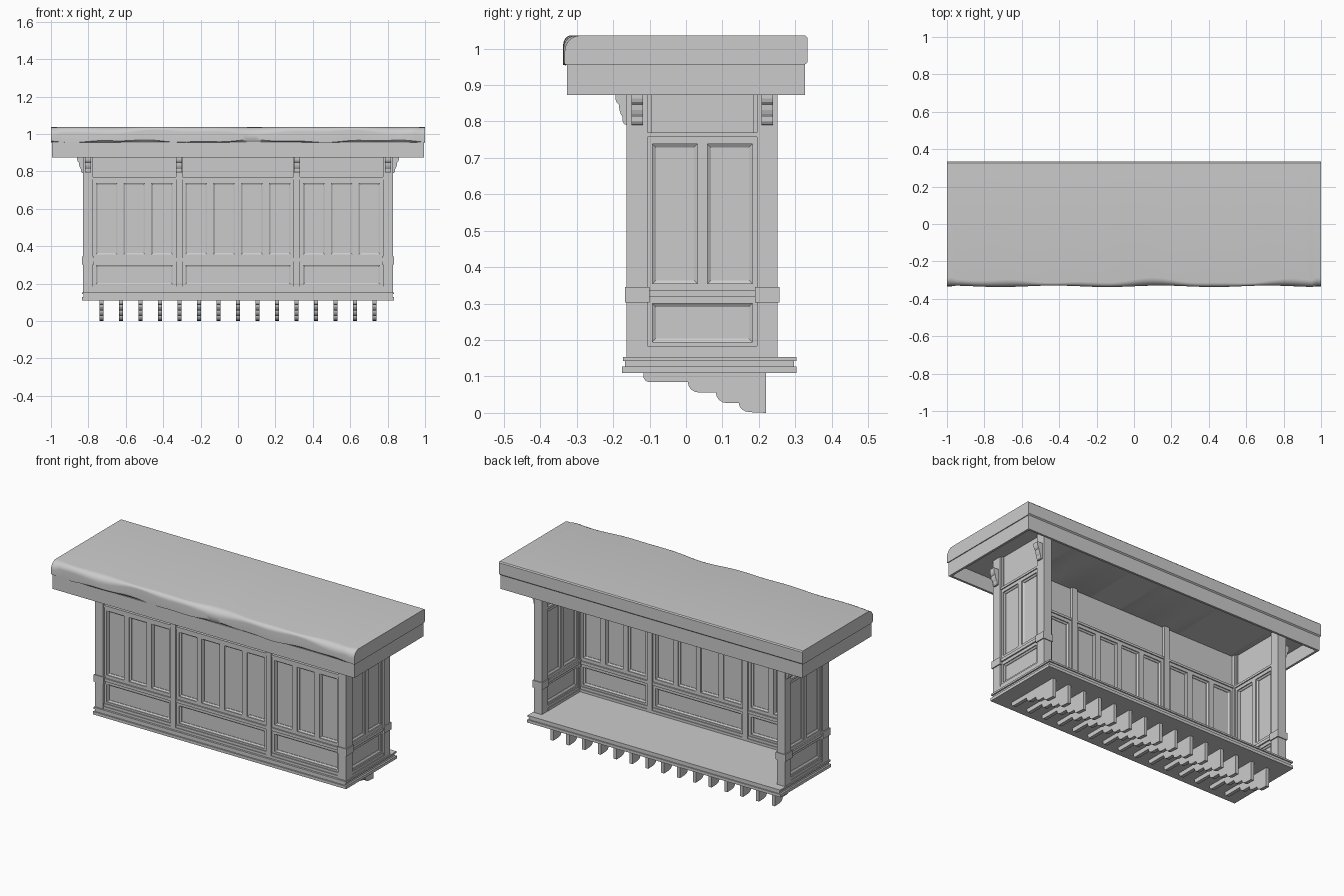
import bpy, bmesh, math

if "Cube" in bpy.data.objects:
    bpy.data.objects.remove(bpy.data.objects["Cube"])


def finish(name, bm, smooth=False):
    bmesh.ops.recalc_face_normals(bm, faces=bm.faces)
    me = bpy.data.meshes.new(name)
    bm.to_mesh(me)
    bm.free()
    ob = bpy.data.objects.new(name, me)
    bpy.context.collection.objects.link(ob)
    if smooth:
        bpy.context.view_layer.objects.active = ob
        ob.select_set(True)
        bpy.ops.object.shade_smooth_by_angle(angle=math.radians(35))
        ob.select_set(False)
    return ob


def box(bm, x0, x1, y0, y1, z0, z1):
    v = [bm.verts.new((x, y, z)) for x in (x0, x1) for y in (y0, y1) for z in (z0, z1)]
    for f in ((0, 1, 3, 2), (4, 6, 7, 5), (0, 4, 5, 1), (2, 3, 7, 6), (0, 2, 6, 4), (1, 5, 7, 3)):
        bm.faces.new([v[i] for i in f])


def prism(bm, rings):
    # skin a list of equal-length closed sections and cap both ends
    vs = [[bm.verts.new(p) for p in r] for r in rings]
    n = len(vs[0])
    for a, b in zip(vs, vs[1:]):
        for i in range(n):
            bm.faces.new((a[i], a[(i + 1) % n], b[(i + 1) % n], b[i]))
    bm.faces.new(vs[0])
    bm.faces.new(vs[-1])


# ---- roof slab with an uneven, worn front edge
def slab_section(x):
    r = 0.028 + 0.010 * math.sin(7.3 * x + 1) + 0.006 * math.sin(17 * x)
    b = 0.007 + 0.005 * math.sin(9.5 * x + 0.6) + 0.003 * math.sin(23 * x)
    if abs(x) > 0.97:
        r += 0.012
    yf = -0.333 + 0.004 * math.sin(11 * x) * (abs(x) < 0.97)
    pts = [(0.325, 0.955), (0.333, 0.962), (0.333, 1.03), (0.327, 1.036)]
    for i in range(6):
        a = math.radians(90 + 18 * i)
        pts.append((yf + r + r * math.cos(a), 1.036 - r + r * math.sin(a)))
    pts += [(yf, 0.955 + b), (yf + 0.01, 0.955)]
    return pts


bm = bmesh.new()
N = 80
rings = []
for i in range(N + 1):
    x = -1 + 2 * i / N
    rings.append([(x, y, z) for y, z in slab_section(x)])
prism(bm, rings)
finish("roof_slab", bm, True)

# ---- hollow fascia under the slab
bm = bmesh.new()
for s in (-1, 1):
    box(bm, s * 0.995, s * 0.982, -0.326, 0.326, 0.873, 0.957)
    box(bm, -0.982, 0.982, s * 0.326, s * 0.313, 0.873, 0.957)
finish("roof_fascia", bm)

# ---- stepped floor plinth
bm = bmesh.new()
box(bm, -0.835, 0.835, -0.175, 0.303, 0.11, 0.127)
box(bm, -0.825, 0.825, -0.167, 0.297, 0.127, 0.143)
box(bm, -0.833, 0.833, -0.173, 0.303, 0.143, 0.153)
finish("floor_plinth", bm)

# ---- scalloped floor supports
steps = [(-0.117, 0.085), (0.005, 0.056), (0.082, 0.027), (0.145, 0.002)]
prof = [(0.22, 0.112), (-0.117, 0.112)]
ztop = 0.102
for y, z in steps:
    w = 0.03 if y > -0.1 else 0.015
    for k in range(5):
        a = math.radians(22.5 * k)
        prof.append((y + w - w * math.cos(a), ztop - (ztop - z) * math.sin(a)))
    ztop = z
prof.append((0.22, 0.002 - 0.002))
bm = bmesh.new()
for i in range(15):
    x = -0.73 + i * 1.46 / 14
    prism(bm, [[(x + d, y, z) for y, z in prof] for d in (-0.01, 0.01)])
finish("floor_supports", bm)

# ---- corner posts with collars
bm = bmesh.new()
for s in (-1, 1):
    for y0, y1 in ((-0.163, -0.105), (0.195, 0.251)):
        xs = sorted((s * 0.775, s * 0.828))
        box(bm, xs[0], xs[1], y0, y1, 0.15, 0.956)
        box(bm, xs[0] - 0.006, xs[1] + 0.006, y0 - 0.005, y1 + 0.005, 0.303, 0.345)
finish("corner_posts", bm)


# ---- panelled walls: u runs along the wall, d is depth across it
class Wall:
    def __init__(self, axis, centre):
        self.bm, self.axis, self.c = bmesh.new(), axis, centre

    def p(self, u, d, z):
        return (u, self.c + d, z) if self.axis == 'x' else (self.c + d, u, z)

    def bar(self, u0, u1, z0, z1, t):
        a, b = self.p(u0, -t, z0), self.p(u1, t, z1)
        box(self.bm, a[0], b[0], a[1], b[1], z0, z1)

    def panel(self, u0, u1, z0, z1, t=0.018, m=0.009):
        # sloped moulding around a recessed field, on both faces
        for s in (-1, 1):
            rings = []
            for inset, d in ((0, t), (0, t - 0.005), (m, 0.007), (m, 0.004)):
                rings.append([self.bm.verts.new(self.p(u, s * d, z)) for u, z in
                              ((u0 + inset, z0 + inset), (u1 - inset, z0 + inset),
                               (u1 - inset, z1 - inset), (u0 + inset, z1 - inset))])
            for a, b in zip(rings, rings[1:]):
                for i in range(4):
                    self.bm.faces.new((a[i], a[(i + 1) % 4], b[(i + 1) % 4], b[i]))
            self.bm.faces.new(rings[-1])

    def bay(self, u0, u1, count, w=0.016):
        t = 0.018
        step = (u1 - u0) / count
        for i in range(count):
            self.panel(u0 + i * step + w, u0 + (i + 1) * step - w, 0.355, 0.738)
        for i in range(count + 1):
            a = u0 + i * step
            self.bar(max(u0, a - w), min(u1, a + w), 0.345, 0.755, t)
        self.panel(u0 + w, u1 - w, 0.195, 0.3)
        self.bar(u0, u0 + w, 0.19, 0.305, t)
        self.bar(u1 - w, u1, 0.19, 0.305, t)
        # rails and stepped mouldings
        self.bar(u0, u1, 0.738, 0.757, t)
        self.bar(u0, u1, 0.757, 0.77, t + 0.006)
        self.bar(u0, u1, 0.77, 0.956, 0.010)
        self.bar(u0, u1, 0.3, 0.318, t)
        self.bar(u0, u1, 0.318, 0.336, t + 0.008)
        self.bar(u0, u1, 0.336, 0.355, t)
        self.bar(u0, u1, 0.15, 0.168, t + 0.009)
        self.bar(u0, u1, 0.168, 0.184, t + 0.005)
        self.bar(u0, u1, 0.184, 0.195, t)


MID = 0.315
w = Wall('x', -0.134)
for u0, u1, n in ((-0.776, -MID - 0.017, 3), (-MID + 0.017, MID - 0.017, 4), (MID + 0.017, 0.776, 3)):
    w.bay(u0, u1, n)
for s in (-1, 1):
    w.bar(s * MID - 0.017, s * MID + 0.017, 0.15, 0.956, 0.028)
finish("front_wall", w.bm)
for name, s in (("left_wall", -1), ("right_wall", 1)):
    w = Wall('y', s * 0.801)
    w.bay(-0.106, 0.196, 2, 0.014)
    for u in (-0.1, 0.19):
        w.bar(u - 0.006, u + 0.006, 0.77, 0.956, 0.016)
    finish(name, w.bm)

# ---- scrolled corbels below the roof (out, z)
corbel = [(0, 0.79), (0.009, 0.792), (0.014, 0.80), (0.014, 0.812), (0.019, 0.82),
          (0.023, 0.832), (0.024, 0.846), (0.031, 0.853), (0.034, 0.863), (0.034, 0.885), (0, 0.885)]
bm = bmesh.new()
for x in (-0.803, -MID, MID, 0.803):
    base = -0.160
    prism(bm, [[(x + d, base - o, z) for o, z in corbel] for d in (-0.016, 0.016)])
for s in (-1, 1):
    for y in (-0.134, 0.223):
        prism(bm, [[(s * (0.826 + o), y + d, z) for o, z in corbel] for d in (-0.016, 0.016)])
finish("roof_corbels", bm)
